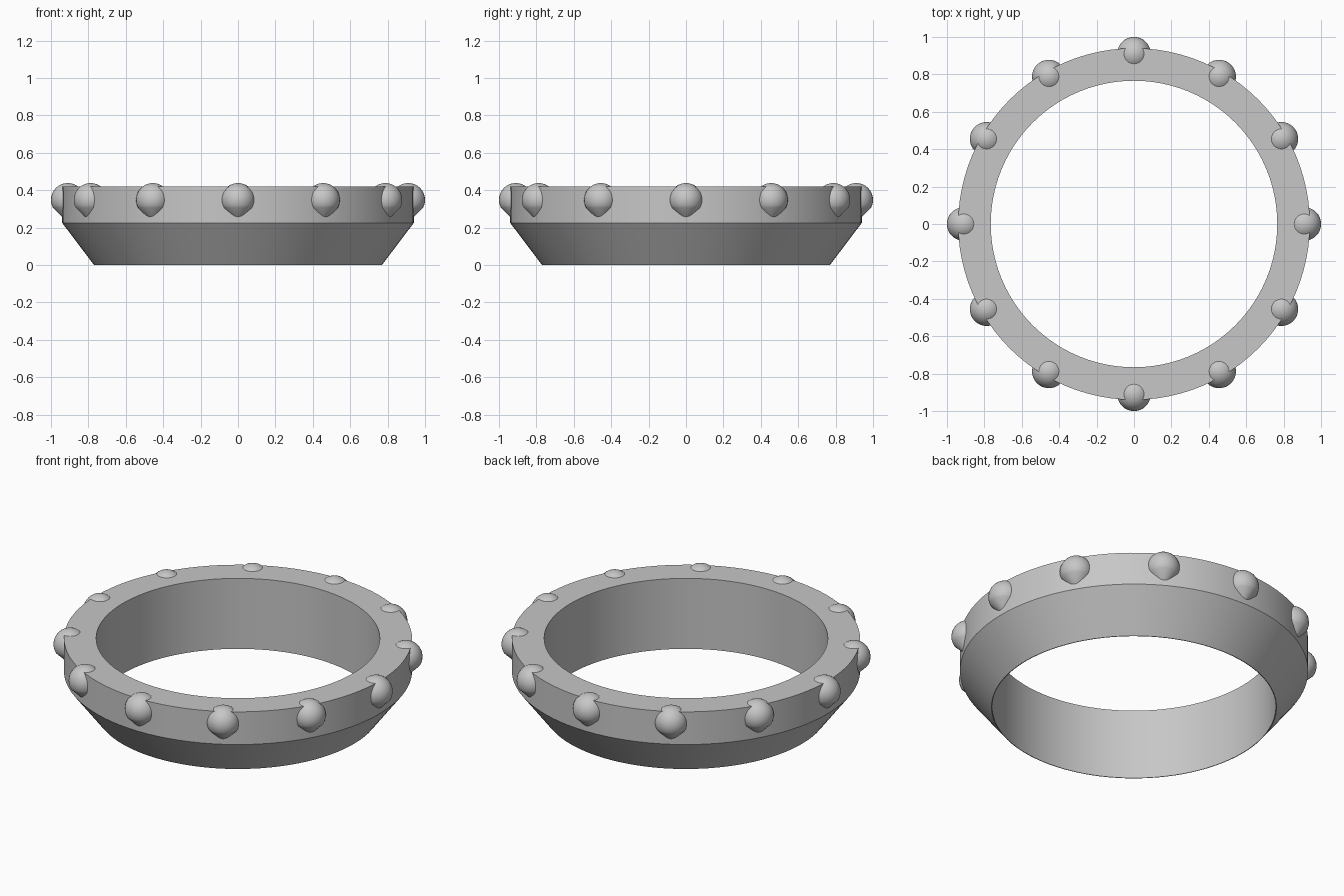
import bpy
import math

cube = bpy.data.objects.get("Cube")
if cube:
    bpy.data.objects.remove(cube, do_unlink=True)

grey = bpy.data.materials.new("plain grey")
grey.use_nodes = True
tone = (0.57, 0.57, 0.57, 1)
grey.diffuse_color = tone
grey.node_tree.nodes["Principled BSDF"].inputs["Base Color"].default_value = tone


def lathe(name, profile, segments, closed):
    """Revolve (radius, z) points about z; open profiles get end caps."""
    n = len(profile)
    verts = []
    for s in range(segments):
        a = math.tau * s / segments
        verts += [(r * math.cos(a), r * math.sin(a), z) for r, z in profile]
    faces = []
    for s in range(segments):
        a, b = s * n, (s + 1) % segments * n
        for i in range(n if closed else n - 1):
            j = (i + 1) % n
            faces.append((a + i, b + i, b + j, a + j))
    if not closed:
        faces.append([s * n for s in reversed(range(segments))])
        faces.append([s * n + n - 1 for s in range(segments)])
    mesh = bpy.data.meshes.new(name)
    mesh.from_pydata(verts, [], faces)
    mesh.materials.append(grey)
    obj = bpy.data.objects.new(name, mesh)
    bpy.context.collection.objects.link(obj)
    bpy.ops.object.select_all(action="DESELECT")
    obj.select_set(True)
    bpy.context.view_layer.objects.active = obj
    bpy.ops.object.shade_smooth_by_angle(angle=math.radians(25))
    return obj


# Ring band: upright rim over a flared underside, straight inner wall
lathe("ring_band", [(0.77, 0), (0.94, 0.225), (0.94, 0.42), (0.766, 0.42), (0.766, 0)], 96, True)

# Stud: ball on top of a blunt cone
radius, center_z = 0.09, 0.348
ball = [math.radians(-28 + 117 * i / 12) for i in range(13)]
stud_profile = [(0.012, 0.24)] + [
    (radius * math.cos(t), center_z + radius * math.sin(t)) for t in ball]
stud = lathe("stud_1", stud_profile, 32, False)

# Twelve studs evenly around the rim
for i in range(12):
    item = stud if i == 0 else stud.copy()
    item.name = f"stud_{i + 1}"
    if i:
        bpy.context.collection.objects.link(item)
    angle = math.tau * i / 12
    item.location = (0.91 * math.cos(angle), 0.91 * math.sin(angle), 0)
    item.rotation_euler.z = angle
